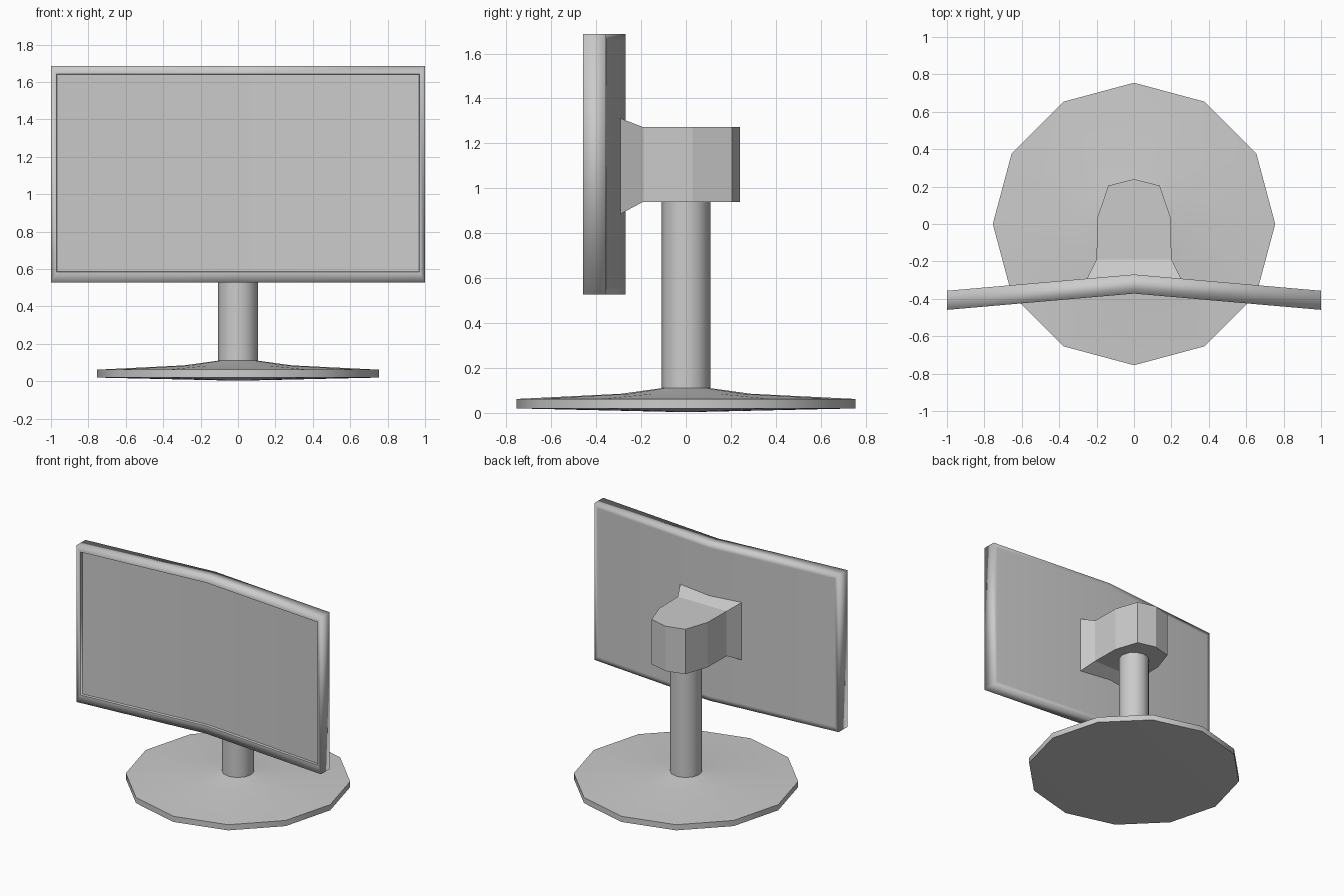
import bpy, bmesh, math

if "Cube" in bpy.data.objects:
    bpy.data.objects.remove(bpy.data.objects["Cube"])


def make_object(name, bm):
    bmesh.ops.recalc_face_normals(bm, faces=bm.faces)
    mesh = bpy.data.meshes.new(name)
    bm.to_mesh(mesh)
    bm.free()
    obj = bpy.data.objects.new(name, mesh)
    bpy.context.collection.objects.link(obj)
    return obj


def bridge(bm, a, b):
    n = len(a)
    for i in range(n):
        bm.faces.new((a[i], a[(i + 1) % n], b[(i + 1) % n], b[i]))


def smooth_by_angle(obj, degrees):
    bpy.ops.object.select_all(action='DESELECT')
    obj.select_set(True)
    bpy.context.view_layer.objects.active = obj
    bpy.ops.object.shade_smooth_by_angle(angle=math.radians(degrees))


def lathe(name, profile, sides=12):
    """Spin (radius, z) rings; a zero radius first point closes the bottom."""
    bm = bmesh.new()
    tip = bm.verts.new((0, 0, profile[0][1]))
    rings = [[bm.verts.new((r * math.cos(math.tau * i / sides),
                            r * math.sin(math.tau * i / sides), z))
              for i in range(sides)] for r, z in profile[1:]]
    for i in range(sides):
        bm.faces.new((tip, rings[0][(i + 1) % sides], rings[0][i]))
    for a, b in zip(rings, rings[1:]):
        bridge(bm, a, b)
    bm.faces.new(rings[-1])
    obj = make_object(name, bm)
    smooth_by_angle(obj, 35)
    return obj


# Twelve-sided foot flowing into the column
lathe("base_and_column", [(0, 0.003), (0.755, 0.02), (0.755, 0.062),
                          (0.29, 0.085), (0.108, 0.11), (0.108, 0.95)])

# Mount head: extruded outline with a flared front
half = [(0.2, -0.19), (0.197, 0.03), (0.138, 0.205)]
outline = half + [(0, 0.24)] + [(-x, y) for x, y in reversed(half)]
bm = bmesh.new()
low = [bm.verts.new((x, y, 0.94)) for x, y in outline]
high = [bm.verts.new((x, y, 1.272)) for x, y in outline]
for i in range(len(outline) - 1):
    bm.faces.new((low[i], low[i + 1], high[i + 1], high[i]))
bm.faces.new(low)
bm.faces.new(high)
front = [low[0], high[0], high[-1], low[-1]]
flare = [bm.verts.new((x, -0.293, z)) for x, z in
         ((0.252, 0.885), (0.252, 1.312), (-0.252, 1.312), (-0.252, 0.885))]
bridge(bm, front, flare)
bm.faces.new(flare)
make_object("mount_head", bm)

# Screen: bent panel built from rectangular loops, back to front
bm = bmesh.new()


def screen_loop(y, w, z0, z1):
    pts = [(-w, z0), (0, z0), (w, z0), (w, z1), (0, z1), (-w, z1)]
    return [bm.verts.new((x, y - 0.087 * abs(x), z)) for x, z in pts]


loops = [screen_loop(*p) for p in ((-0.27, 0.97, 0.56, 1.655),
                                   (-0.27, 1.0, 0.527, 1.687),
                                   (-0.372, 1.0, 0.527, 1.687),
                                   (-0.372, 0.97, 0.585, 1.643),
                                   (-0.355, 0.967, 0.588, 1.64))]
for a, b in zip(loops, loops[1:]):
    bridge(bm, a, b)
for c in (loops[0], loops[-1]):
    bm.faces.new((c[0], c[1], c[4], c[5]))
    bm.faces.new((c[1], c[2], c[3], c[4]))
for f in bm.faces:
    f.smooth = True
for c in loops[3:]:
    for i in range(6):
        bm.edges.get((c[i], c[(i + 1) % 6])).smooth = False
make_object("screen", bm)
